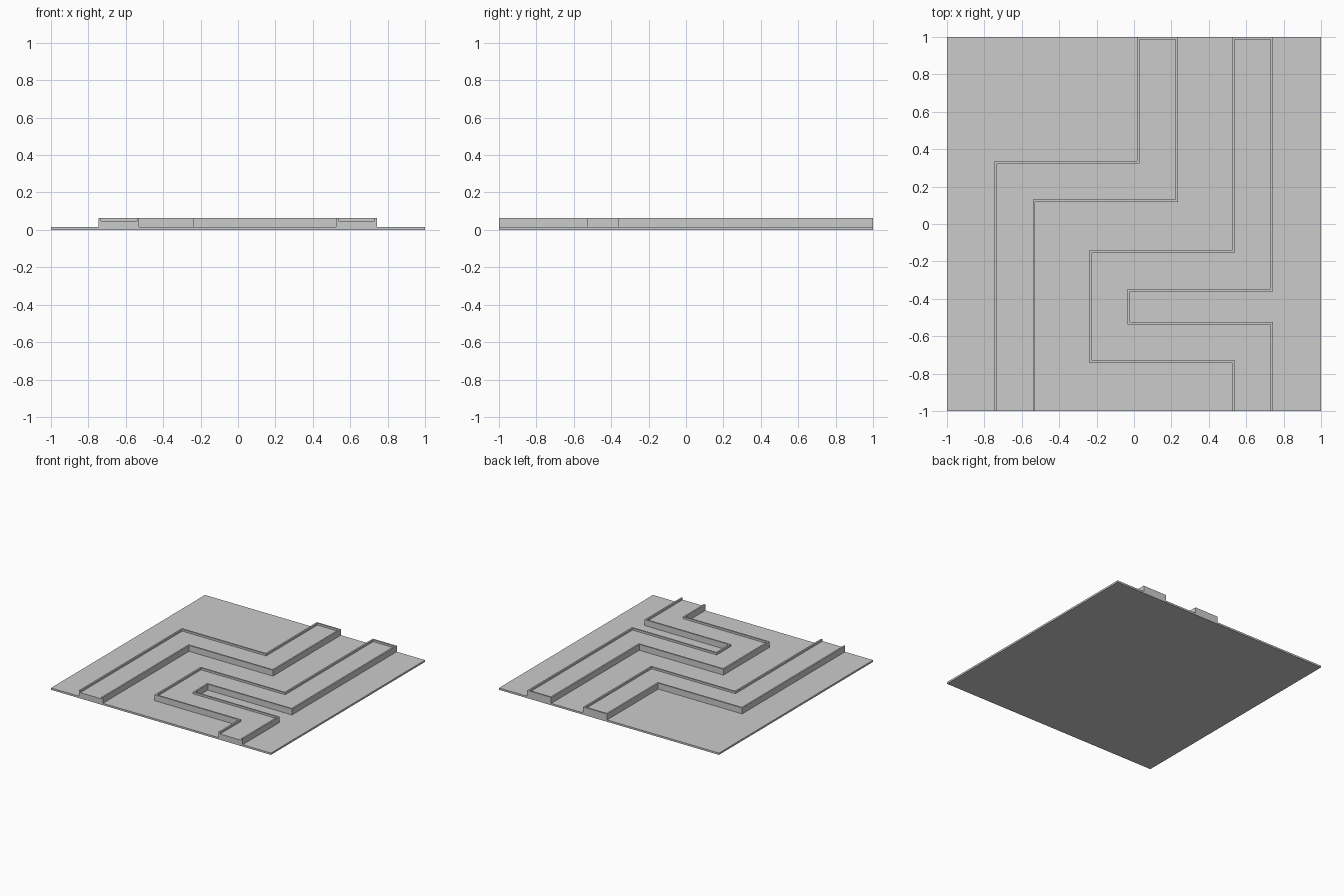
import bpy, bmesh
from mathutils import Vector

if "Cube" in bpy.data.objects:
    bpy.data.objects.remove(bpy.data.objects["Cube"])

PLATE, FLOOR, TOP = 0.015, 0.048, 0.064
HALF, WALL = 0.109, 0.013


def finish(bm, name):
    bmesh.ops.remove_doubles(bm, verts=bm.verts, dist=1e-5)
    bmesh.ops.recalc_face_normals(bm, faces=bm.faces)
    mesh = bpy.data.meshes.new(name)
    bm.to_mesh(mesh)
    bm.free()
    bpy.context.collection.objects.link(bpy.data.objects.new(name, mesh))


def channel(name, path):
    """Sweep a raised channel along a right-angled path, open at the start, walled at the end."""
    pts = [Vector(p) for p in path]
    inner = HALF - WALL
    profile = [(HALF, PLATE), (HALF, TOP), (inner, TOP), (inner, FLOOR),
               (-inner, FLOOR), (-inner, TOP), (-HALF, TOP), (-HALF, PLATE)]
    filled = [(o, TOP if z == FLOOR else z) for o, z in profile]

    # Mitre direction at each path point
    dirs = [(b - a).normalized() for a, b in zip(pts, pts[1:])]
    normals = [Vector((-d.y, d.x)) for d in dirs]
    mitres = [normals[0]] + [a + b for a, b in zip(normals, normals[1:])] + [normals[-1]]

    # Last three sections step up into the end wall
    before_end = pts[-1] - dirs[-1] * WALL
    stations = [(p, m, profile) for p, m in zip(pts[:-1], mitres)]
    stations += [(before_end, mitres[-1], profile),
                 (before_end, mitres[-1], filled),
                 (pts[-1], mitres[-1], filled)]
    bm = bmesh.new()
    rings = [[bm.verts.new((*(p + m * o), z)) for o, z in prof] for p, m, prof in stations]
    n = len(profile)
    for a, b in zip(rings, rings[1:]):
        for i in range(n):
            j = (i + 1) % n
            bm.faces.new((a[i], a[j], b[j], b[i]))
    bm.faces.new(rings[0])
    bm.faces.new([v for i, v in enumerate(rings[-1]) if i not in (3, 4)])
    finish(bm, name)


# Base plate
bm = bmesh.new()
bmesh.ops.create_cube(bm, size=2)
for v in bm.verts:
    v.co.z = PLATE if v.co.z > 0 else 0
finish(bm, "base_plate")

# Two winding raised channels, front to back
channel("left_channel", [(-0.637, -1), (-0.637, 0.227), (0.126, 0.227), (0.126, 1)])
channel("right_channel", [(0.634, -1), (0.634, -0.632), (-0.131, -0.632),
                          (-0.131, -0.252), (0.634, -0.252), (0.634, 1)])
